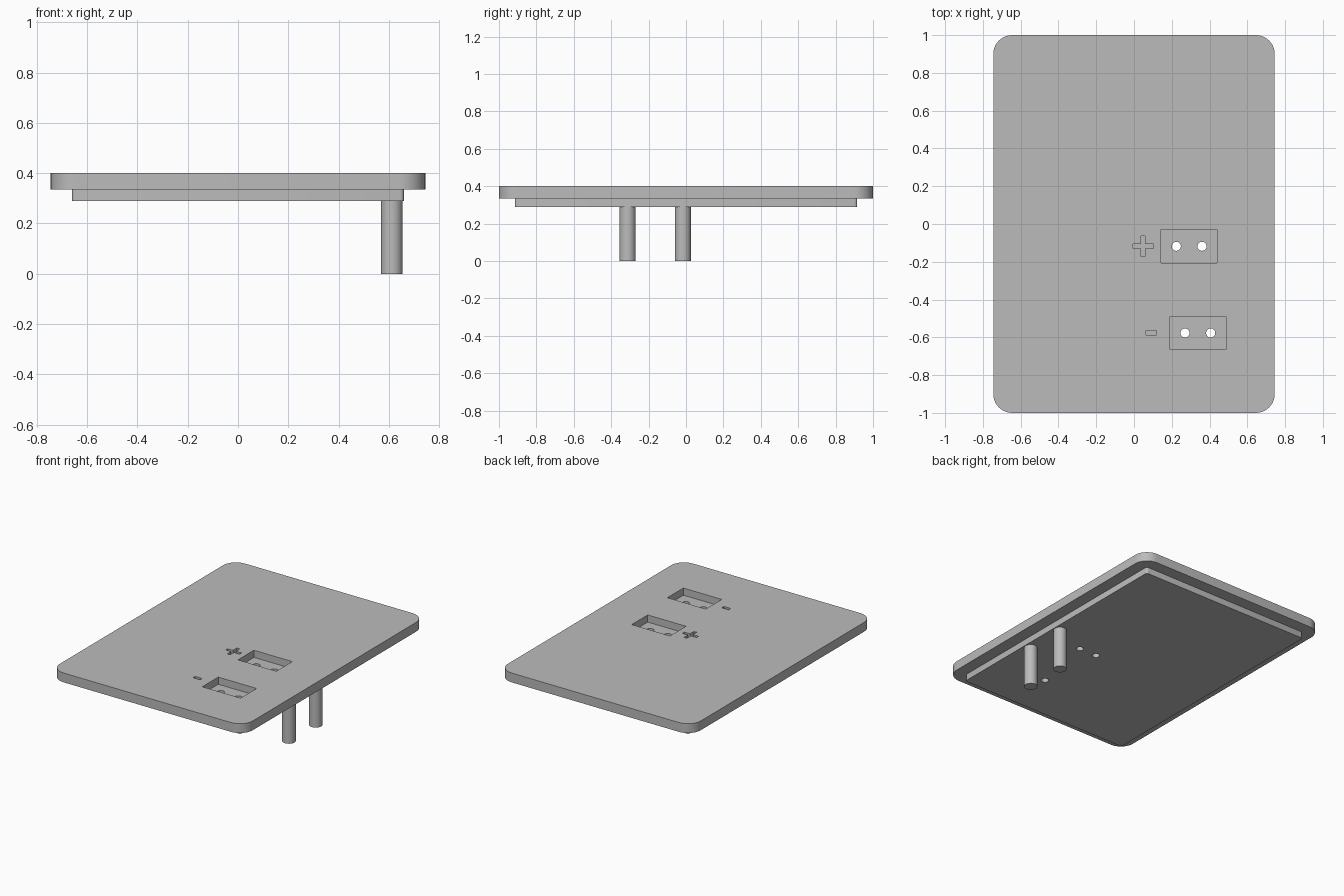
import bpy, bmesh, math

cube = bpy.data.objects.get("Cube")
if cube:
    bpy.data.objects.remove(cube, do_unlink=True)

grey = bpy.data.materials.new("plain grey")
grey.use_nodes = True
colour = (0.5, 0.5, 0.5, 1)
grey.diffuse_color = colour
grey.node_tree.nodes["Principled BSDF"].inputs["Base Color"].default_value = colour

TOP, STEP, BASE = 0.4, 0.335, 0.29   # plate top, plate underside, slab underside


def prism(name, outline, z0, z1):
    """Extrude a flat outline between two heights."""
    bm = bmesh.new()
    face = bm.faces.new([bm.verts.new((x, y, z0)) for x, y in outline])
    up = bmesh.ops.extrude_face_region(bm, geom=[face])["geom"]
    for v in up:
        if isinstance(v, bmesh.types.BMVert):
            v.co.z = z1
    bmesh.ops.recalc_face_normals(bm, faces=bm.faces)
    mesh = bpy.data.meshes.new(name)
    bm.to_mesh(mesh)
    bm.free()
    mesh.materials.append(grey)
    obj = bpy.data.objects.new(name, mesh)
    bpy.context.collection.objects.link(obj)
    return obj


def rectangle(cx, cy, hx, hy):
    return [(cx - hx, cy - hy), (cx + hx, cy - hy), (cx + hx, cy + hy), (cx - hx, cy + hy)]


def circle(cx, cy, r, n=32):
    return [(cx + r * math.cos(math.tau * i / n), cy + r * math.sin(math.tau * i / n))
            for i in range(n)]


def rounded(hx, hy, r, n=10):
    pts = []
    for q, (sx, sy) in enumerate([(1, 1), (-1, 1), (-1, -1), (1, -1)]):
        for i in range(n + 1):
            a = math.pi / 2 * (q + i / n)
            pts.append((sx * (hx - r) + r * math.cos(a), sy * (hy - r) + r * math.sin(a)))
    return pts


def cross(cx, cy, arm, half):
    quarter = [(arm, -half), (arm, half), (half, half)]
    pts = []
    for q in range(4):
        c, s = round(math.cos(q * math.pi / 2)), round(math.sin(q * math.pi / 2))
        pts += [(cx + c * x - s * y, cy + s * x + c * y) for x, y in quarter]
    return pts


def cut(target, cutter):
    mod = target.modifiers.new(cutter.name, "BOOLEAN")
    mod.operation, mod.solver, mod.object = "DIFFERENCE", "EXACT", cutter
    cutter.hide_render = True
    cutter.hide_set(True)


def smooth(obj):
    bpy.ops.object.select_all(action="DESELECT")
    obj.select_set(True)
    bpy.context.view_layer.objects.active = obj
    bpy.ops.object.shade_smooth_by_angle(angle=math.radians(30))


# Cover plate and the smaller slab beneath it
plate = prism("cover_plate", rounded(0.745, 1, 0.1), STEP, TOP)
slab = prism("lower_slab", rounded(0.66, 0.915, 0.015, 4), BASE, STEP)

# Round posts below the slab
posts = [prism(name, circle(0.612, y, 0.043), 0, BASE)
         for name, y in (("front_post", -0.312), ("back_post", -0.017))]

for obj in [plate, slab] + posts:
    smooth(obj)

# Sunken contact pockets, each with two through holes
for name, cx, cy in (("back", 0.292, -0.118), ("front", 0.338, -0.577)):
    pocket = prism(name + "_pocket_cutter", rectangle(cx, cy, 0.148, 0.088), TOP - 0.05, TOP + 0.1)
    cut(plate, pocket)
    for side in (-1, 1):
        hole = prism(name + "_hole_cutter", circle(cx + side * 0.068, cy, 0.024), BASE - 0.1, TOP + 0.1)
        cut(plate, hole)
        cut(slab, hole)

# Engraved polarity marks
cut(plate, prism("plus_cutter", cross(0.048, -0.118, 0.054, 0.011), TOP - 0.03, TOP + 0.1))
cut(plate, prism("minus_cutter", rectangle(0.091, -0.575, 0.027, 0.012), TOP - 0.03, TOP + 0.1))
